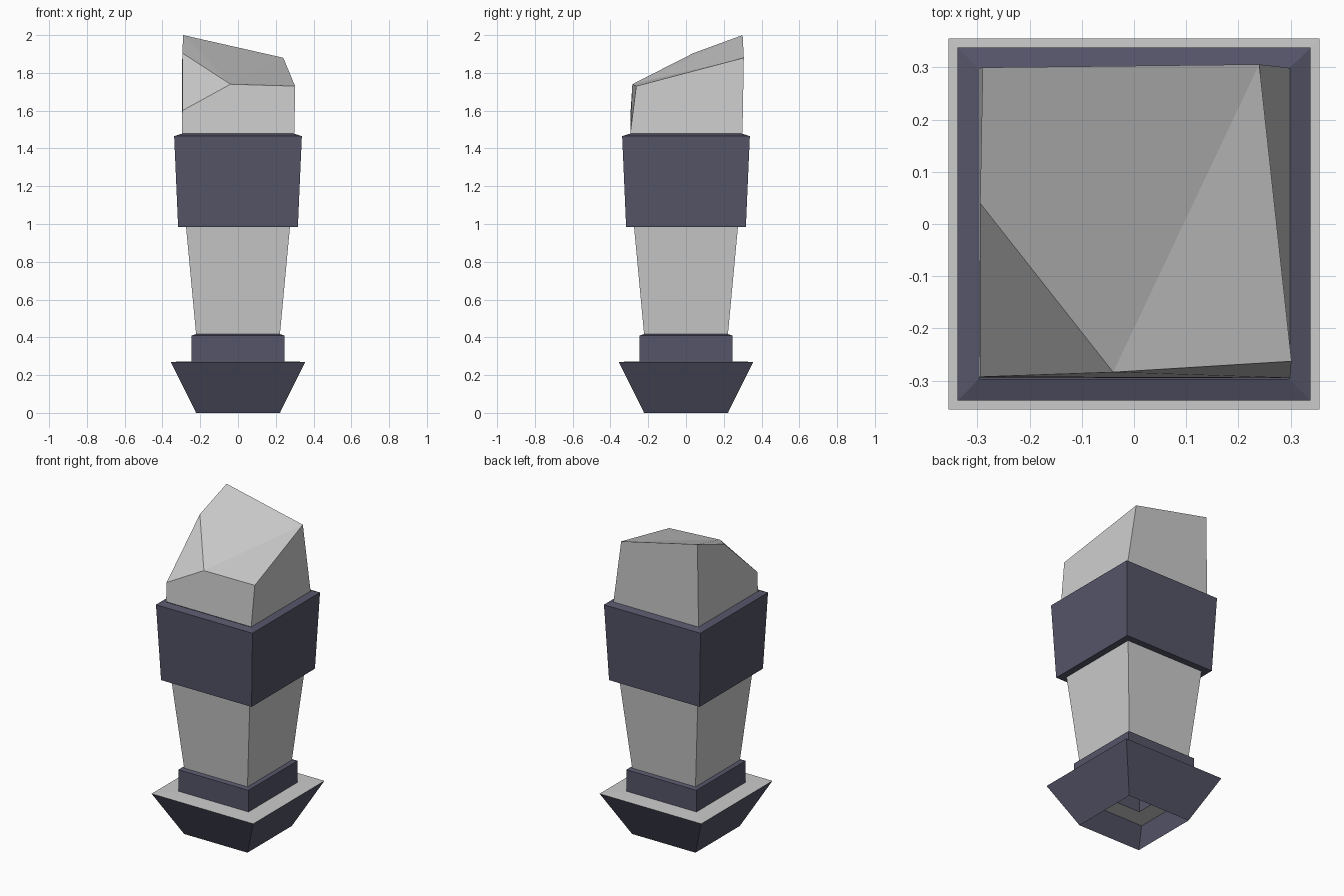
import bpy

if "Cube" in bpy.data.objects:
    bpy.data.objects.remove(bpy.data.objects["Cube"])

blue = bpy.data.materials.new("dark_slate")
blue.diffuse_color = (0.09, 0.09, 0.14, 1)
blue.use_nodes = True
blue.node_tree.nodes["Principled BSDF"].inputs["Base Color"].default_value = blue.diffuse_color


def make(name, verts, faces, mat=None):
    me = bpy.data.meshes.new(name)
    me.from_pydata(verts, [], faces)
    ob = bpy.data.objects.new(name, me)
    bpy.context.collection.objects.link(ob)
    if mat:
        me.materials.append(mat)
    return ob


def square_shell(name, profile, mat=None):
    """Open square tube through (half width, height) pairs, bottom to top."""
    verts = [(sx * h, sy * h, z) for h, z in profile
             for sx, sy in ((-1, -1), (1, -1), (1, 1), (-1, 1))]
    faces = [(4 * r + i, 4 * r + (i + 1) % 4, 4 * r + 4 + (i + 1) % 4, 4 * r + 4 + i)
             for r in range(len(profile) - 1) for i in range(4)]
    return make(name, verts, faces, mat)


# Flared hollow foot and its pale ledge
square_shell("flared_foot", [(0.222, 0), (0.356, 0.27)], blue)
square_shell("foot_ledge", [(0.356, 0.27), (0.245, 0.273)])

# Collar, tapering shaft and heavy block
square_shell("collar", [(0.245, 0.273), (0.245, 0.41), (0.222, 0.417)], blue)
square_shell("shaft", [(0.222, 0.417), (0.275, 0.985)])
square_shell("block", [(0.275, 0.985), (0.317, 0.985), (0.338, 1.465), (0.297, 1.478)], blue)

# Broken stone cap: square base 0-3, jagged rim 4-9
cap = [(-0.297, -0.295, 1.478), (0.299, -0.295, 1.478),
       (0.299, 0.299, 1.478), (-0.297, 0.299, 1.478),
       (-0.295, -0.293, 1.60), (-0.04, -0.284, 1.74), (0.302, -0.263, 1.73),
       (0.24, 0.306, 1.88), (-0.29, 0.30, 2.0), (-0.295, 0.04, 1.905)]
make("broken_cap", cap, [
    (0, 1, 6, 5, 4), (1, 2, 7, 6), (2, 3, 8, 7), (3, 0, 4, 9, 8),
    (4, 5, 9), (5, 8, 9), (5, 7, 8), (5, 6, 7)])
